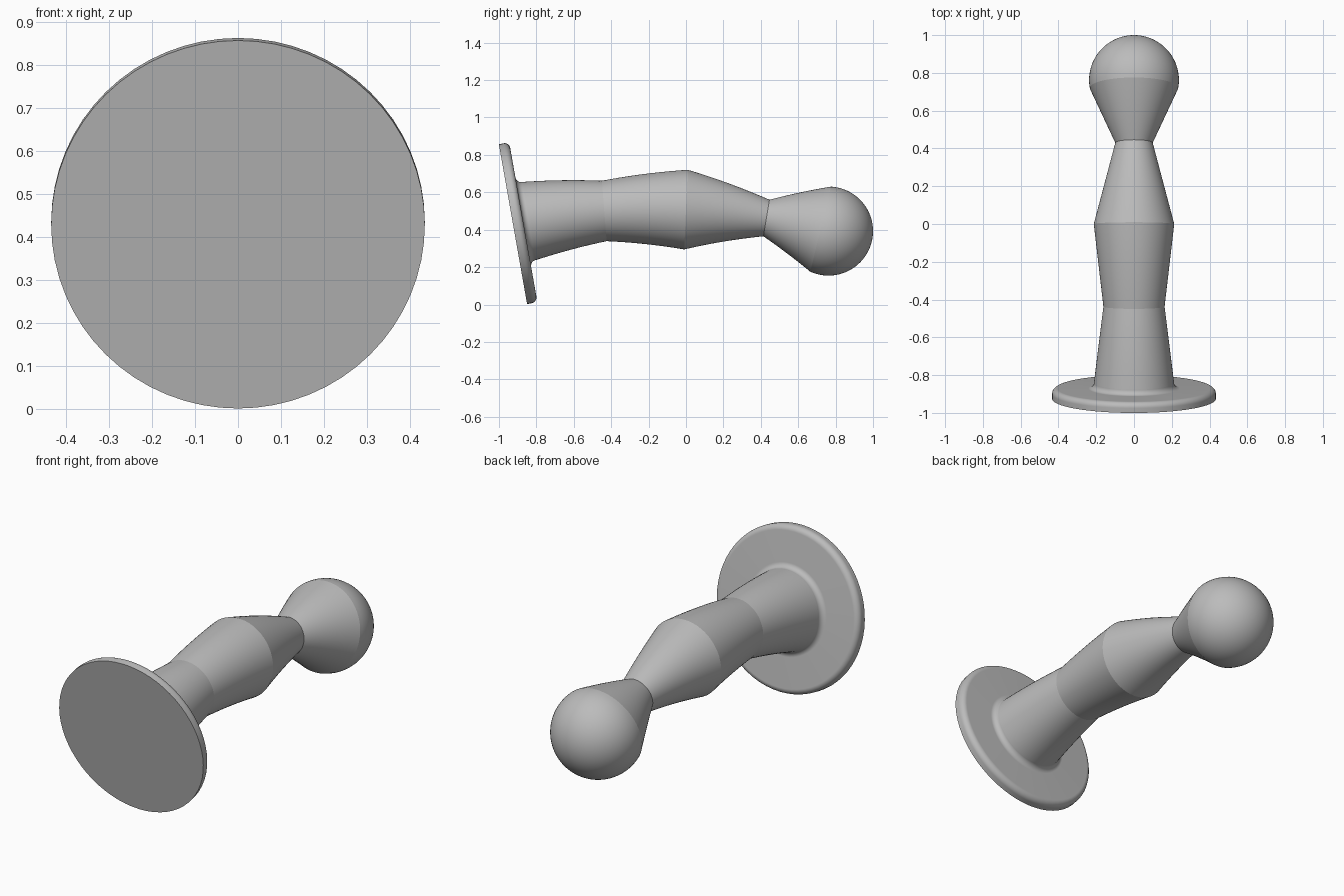
import bpy, bmesh
from math import sin, cos, tan, atan, asin, sqrt, pi, radians
from mathutils import Vector

cube = bpy.data.objects.get("Cube")
if cube:
    bpy.data.objects.remove(cube)

SEG = 64
FRONT = -0.925                      # centre of the flat base face
BALL_Y, BALL_R, BALL_START = 0.762, 0.238, 0.72

grey = bpy.data.materials.new("plain_grey")
grey.use_nodes = True
tone = (0.5, 0.5, 0.5, 1)
grey.diffuse_color = tone
grey.node_tree.nodes["Principled BSDF"].inputs["Base Color"].default_value = tone


def frame(y):
    """Centre and 'up' direction of the gently arched axis at y."""
    flat = min(y, BALL_START)       # the axis runs straight through the ball
    slope = -0.279 * (flat + 0.16)
    z = 0.511 - 0.1395 * (flat + 0.16) ** 2 + slope * (y - flat)
    tilt = min(atan(slope), radians(10))
    return Vector((0, y, z)), Vector((0, -sin(tilt), cos(tilt)))


def lathe(name, profile, cap_front=False, cap_back=False):
    """Sweep round sections (y, radius) along the arched axis."""
    bm = bmesh.new()
    rings = []
    for y, r in profile:
        centre, up = frame(y)
        rings.append([bm.verts.new(centre + Vector((r * cos(a), 0, 0)) + up * r * sin(a))
                      for a in (2 * pi * i / SEG for i in range(SEG))])
    for p, q in zip(rings, rings[1:]):
        for i in range(SEG):
            j = (i + 1) % SEG
            bm.faces.new((p[i], q[i], q[j], p[j]))
    if cap_front:
        bm.faces.new(rings[0])
    if cap_back:
        bm.faces.new(rings[-1][::-1])
    mesh = bpy.data.meshes.new(name)
    bm.to_mesh(mesh)
    bm.free()
    mesh.materials.append(grey)
    obj = bpy.data.objects.new(name, mesh)
    bpy.context.collection.objects.link(obj)
    bpy.ops.object.select_all(action='DESELECT')
    obj.select_set(True)
    bpy.context.view_layer.objects.active = obj
    bpy.ops.object.shade_smooth_by_angle(angle=radians(10))
    return obj


def taper(knots, steps=10):
    """Straight cones between (y, radius) knots, cut finely so they can bend."""
    out = [knots[0]]
    for (y0, r0), (y1, r1) in zip(knots, knots[1:]):
        out += [(y0 + (y1 - y0) * k / steps, r0 + (r1 - r0) * k / steps)
                for k in range(1, steps + 1)]
    return out


# Base plate: flat front, rounded back rim, fillet into the shaft
quarter = [pi / 2 * k / 12 for k in range(13)]
THICK, ROUND, FILLET, STEM_R = 0.055, 0.03, 0.03, 0.212
back = FRONT + THICK
plate = [(FRONT, 0.434)]
plate += [(back - ROUND + ROUND * sin(a), 0.434 - ROUND + ROUND * cos(a)) for a in quarter]
plate += [(back + FILLET * (1 - cos(a)), STEM_R + FILLET * (1 - sin(a))) for a in quarter]
lathe("base_plate", plate, cap_front=True)

# Shaft: narrows, swells to the middle, then tapers to the neck
lathe("shaft", taper([(back + FILLET, STEM_R), (-0.437, 0.162), (0, 0.213), (0.43, 0.099)]))

# Head: flared neck meeting a ball
along = cos(atan(0.279 * (BALL_START + 0.16)))
offset = (BALL_START - BALL_Y) / along
start = asin(offset / BALL_R)
head = taper([(0.43, 0.099), (BALL_START, sqrt(BALL_R ** 2 - offset ** 2))])
for k in range(1, 25):
    a = start + (pi / 2 - 0.02 - start) * k / 24
    head.append((BALL_Y + BALL_R * sin(a) * along, BALL_R * cos(a)))
lathe("ball_head", head, cap_back=True)
